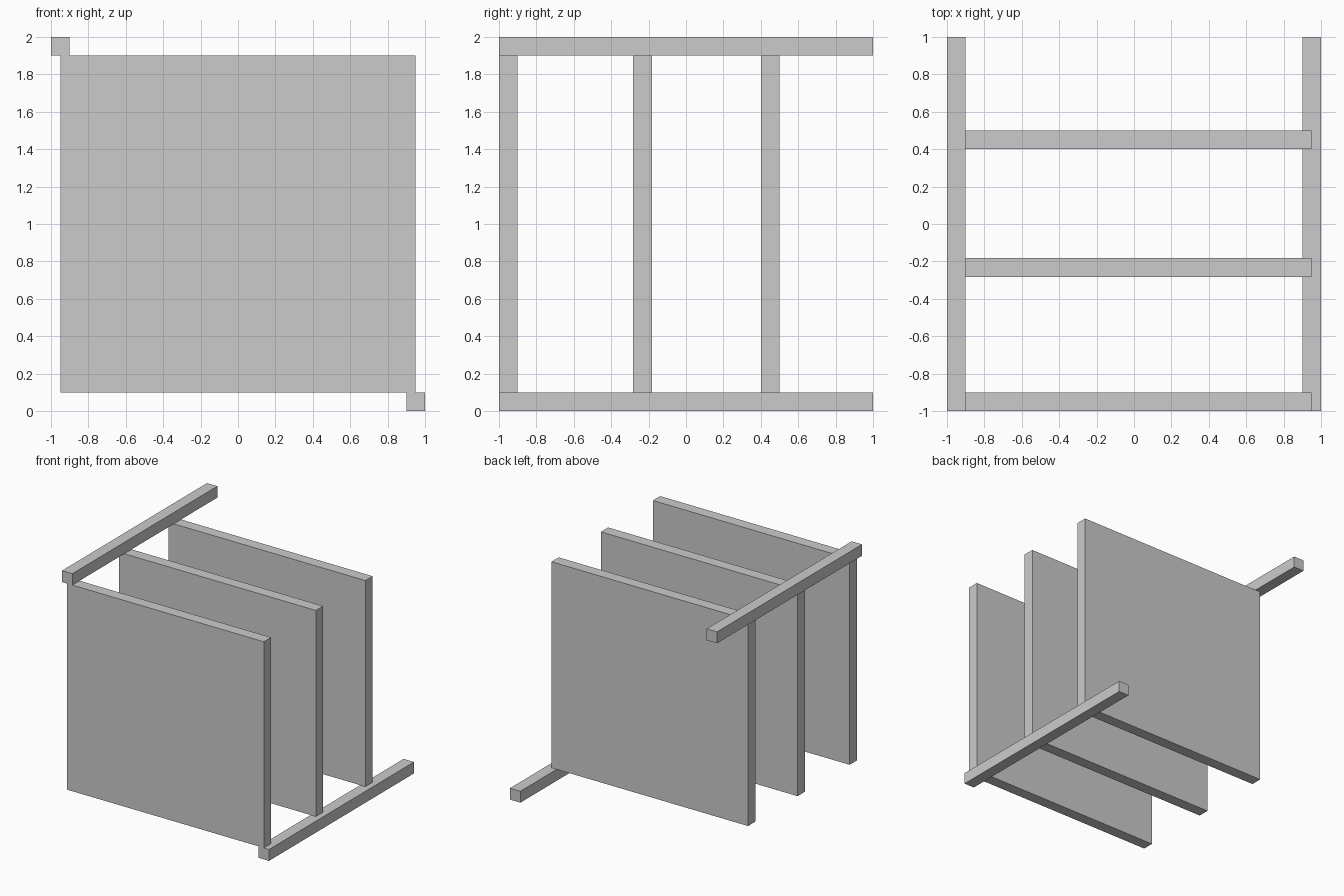
import bpy

if "Cube" in bpy.data.objects:
    bpy.data.objects.remove(bpy.data.objects["Cube"])


def box(name, x, y, z):
    """Axis-aligned box from (min, max) ranges."""
    spans = (x, y, z)
    bpy.ops.mesh.primitive_cube_add(size=1, location=[(a + b) / 2 for a, b in spans])
    obj = bpy.context.object
    obj.name = name
    obj.scale = [b - a for a, b in spans]
    bpy.ops.object.transform_apply(location=False, rotation=False, scale=True)
    return obj


T = 0.1  # thickness of every board and rail

# Upright panels, front to back
for name, y in (("front_panel", -0.95), ("middle_panel", -0.233), ("back_panel", 0.45)):
    box(name, (-0.95, 0.95), (y - T / 2, y + T / 2), (T, 2 - T))

# Rails on diagonally opposite edges
box("top_left_rail", (-1, -1 + T), (-1, 1), (2 - T, 2))
box("bottom_right_rail", (1 - T, 1), (-1, 1), (0, T))
